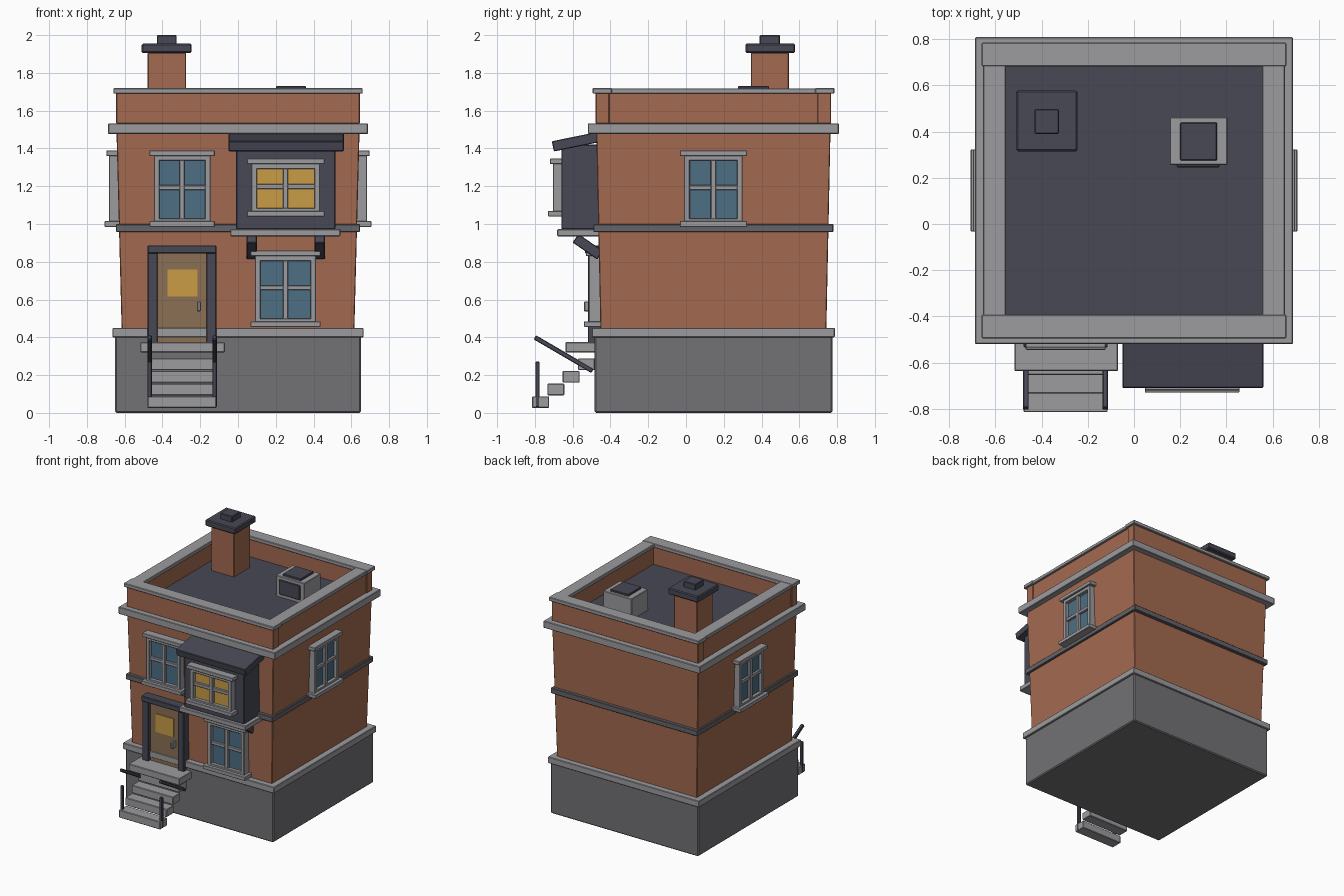
import bpy
import bmesh
from math import atan2, pi
from mathutils import Matrix, Vector

cube = bpy.data.objects.get("Cube")
if cube:
    bpy.data.objects.remove(cube, do_unlink=True)


def material(name, rgb):
    linear = [((c / 255 + 0.055) / 1.055) ** 2.4 for c in rgb] + [1]
    m = bpy.data.materials.new(name)
    m.use_nodes = True
    m.diffuse_color = linear
    m.node_tree.nodes["Principled BSDF"].inputs["Base Color"].default_value = linear
    return m


brick = material("brick", (164, 106, 80))
trim = material("pale stone", (156, 156, 160))
stone = material("base stone", (114, 114, 118))
band = material("band stone", (100, 100, 106))
slate = material("dark slate", (72, 72, 86))
glass = material("blue glass", (76, 110, 132))
glow = material("lit glass", (200, 156, 70))
wood = material("door wood", (140, 112, 84))

MID = 0.145  # y of the building's centre


def box(name, mat, x, y, z, place=None, bevel=0.004, flare=(1, 1)):
    """Box between x, y and z ranges; flare scales the top face about its centre."""
    lo, hi = Vector((x[0], y[0], z[0])), Vector((x[1], y[1], z[1]))
    size, centre = hi - lo, (lo + hi) / 2
    bm = bmesh.new()
    bmesh.ops.create_cube(bm, size=1)
    for v in bm.verts:
        fx, fy = flare if v.co.z > 0 else (1, 1)
        v.co = centre + Vector((v.co.x * size.x * fx, v.co.y * size.y * fy, v.co.z * size.z))
    if place:
        bm.transform(place)
    mesh = bpy.data.meshes.new(name)
    bm.to_mesh(mesh)
    bm.free()
    mesh.materials.append(mat)
    obj = bpy.data.objects.new(name, mesh)
    bpy.context.collection.objects.link(obj)
    if bevel:
        mod = obj.modifiers.new("soft edge", "BEVEL")
        mod.width = bevel
        mod.segments = 1
    return obj


def course(name, mat, hx, hy, z, **kw):
    """Full slab around the building's centre."""
    return box(name, mat, (-hx, hx), (MID - hy, MID + hy), z, **kw)


def beam(name, mat, x, start, end, thick):
    """Straight bar between two (y, z) points."""
    a, b = Vector((0, *start)), Vector((0, *end))
    d = b - a
    place = Matrix.Translation((a + b) / 2) @ Matrix.Rotation(atan2(d.z, d.y), 4, "X")
    half = d.length / 2
    return box(name, mat, x, (-half, half), (-thick / 2, thick / 2), place)


def window(name, place, hw, z, pane=glass, rail=0.03, ledge=0.023):
    """Framed four-pane window; wall at local y = 0, facing local -y."""
    z0, z1 = z
    mid = (z0 + z1) / 2

    def part(label, mat, x, y, zz, bevel=0.003):
        box(name + "_" + label, mat, x, (-y, 0.02), zz, place, bevel)

    part("pane", pane, (-hw + 0.01, hw - 0.01), 0.018, (z0 + 0.01, z1 - 0.01), 0)
    for side, s in (("right", -1), ("left", 1)):
        part(side + "_jamb", trim, sorted((s * hw, s * (hw - rail))), 0.045, z)
    part("top_rail", trim, (-hw, hw), 0.045, (z1 - rail - 0.02, z1))
    part("bottom_rail", trim, (-hw, hw), 0.045, (z0, z0 + rail))
    part("mullion", trim, (-0.014, 0.014), 0.04, z)
    part("crossbar", trim, (-hw + 0.02, hw - 0.02), 0.036, (mid - 0.013, mid + 0.013))
    part("lintel", trim, (-hw - ledge, hw + ledge), 0.06, (z1 - 0.025, z1 + 0.004))
    part("sill", trim, (-hw - ledge, hw + ledge), 0.07, (z0 - 0.015, z0 + 0.015))


# Main body and stone courses
course("foundation", stone, 0.65, 0.63, (0, 0.41), bevel=0.008)
course("foundation_ledge", trim, 0.665, 0.643, (0.4, 0.45))
course("brick_walls", brick, 0.616, 0.598, (0.44, 1.5), flare=(1.045, 1.037))
course("middle_band", band, 0.646, 0.635, (0.957, 1.0))
course("cornice", trim, 0.688, 0.665, (1.477, 1.533))
course("roof_deck", slate, 0.6, 0.58, (1.52, 1.55), bevel=0)

# Parapet with stone coping
for side, s in (("front", -1), ("back", 1)):
    box(side + "_parapet", brick, (-0.645, 0.645),
        sorted((MID + s * 0.623, MID + s * 0.55)), (1.53, 1.695))
    box(side + "_coping", trim, (-0.66, 0.66),
        sorted((MID + s * 0.64, MID + s * 0.538)), (1.69, 1.72))
for side, s in (("right", -1), ("left", 1)):
    box(side + "_parapet", brick, sorted((s * 0.638, s * 0.57)),
        (MID - 0.56, MID + 0.56), (1.53, 1.695))
    box(side + "_coping", trim, sorted((s * 0.654, s * 0.554)),
        (MID - 0.545, MID + 0.545), (1.69, 1.718))

# Chimney
box("chimney_stack", brick, (-0.478, -0.275), (0.343, 0.545), (1.54, 1.907))
box("chimney_cap", slate, (-0.51, -0.245), (0.315, 0.578), (1.905, 1.955), bevel=0.007)
box("chimney_pot", slate, (-0.43, -0.325), (0.39, 0.497), (1.95, 2.0))

# Roof vent
box("vent_box", trim, (0.155, 0.405), (0.255, 0.463), (1.54, 1.715))
box("vent_lid", slate, (0.2, 0.36), (0.275, 0.44), (1.71, 1.73))
box("vent_grille", slate, (0.185, 0.37), (0.245, 0.26), (1.575, 1.69))

# Windows on the front and both sides
window("upper_window", Matrix.Translation((-0.296, -0.475, 0)), 0.15, (1.0, 1.385))
window("lower_window", Matrix.Translation((0.252, -0.47, 0)), 0.162, (0.47, 0.855))
for side, s in (("right", -1), ("left", 1)):
    place = Matrix.Translation((s * 0.637, MID, 0)) @ Matrix.Rotation(s * pi / 2, 4, "Z")
    window(side + "_window", place, 0.155, (1.0, 1.385))

# Projecting bay with sloped roof and slanted brackets
box("bay_body", slate, (-0.01, 0.515), (-0.66, -0.44), (0.972, 1.42))
box("bay_floor", trim, (-0.04, 0.542), (-0.682, -0.45), (0.935, 0.973))
beam("bay_roof", slate, (-0.05, 0.56), (-0.705, 1.411), (-0.45, 1.463), 0.055)
window("bay_window", Matrix.Translation((0.252, -0.66, 0)), 0.182, (1.055, 1.342), glow)
for side, x in (("right", 0.045), ("left", 0.405)):
    beam(side + "_bay_bracket", slate, (x, x + 0.055), (-0.585, 0.925), (-0.455, 0.835), 0.055)

# Door
for side, x in (("right", -0.478), ("left", -0.167)):
    box(side + "_door_post", slate, (x, x + 0.053), (-0.52, -0.44), (0.37, 0.87))
box("door_header", slate, (-0.478, -0.114), (-0.535, -0.44), (0.845, 0.887))
box("door_leaf", wood, (-0.428, -0.164), (-0.495, -0.44), (0.37, 0.85), bevel=0)
box("door_pane", glow, (-0.373, -0.215), (-0.501, -0.49), (0.615, 0.76), bevel=0)
box("door_handle", trim, (-0.217, -0.197), (-0.54, -0.49), (0.537, 0.59))

# Stoop: landing, steps and railings
box("landing", trim, (-0.517, -0.07), (-0.637, -0.47), (0.32, 0.375))
for i in range(4):
    y, z = -0.815 + 0.081 * i, 0.026 + 0.067 * i
    box("step_%d" % (i + 1), trim, (-0.478, -0.114), (y, y + 0.09), (z, z + 0.062))
for side, x in (("right", -0.48), ("left", -0.136)):
    box(side + "_rail_post", slate, (x, x + 0.024), (-0.797, -0.775), (0.03, 0.272))
    beam(side + "_handrail", slate, (x, x + 0.024), (-0.8, 0.4), (-0.495, 0.222), 0.025)
